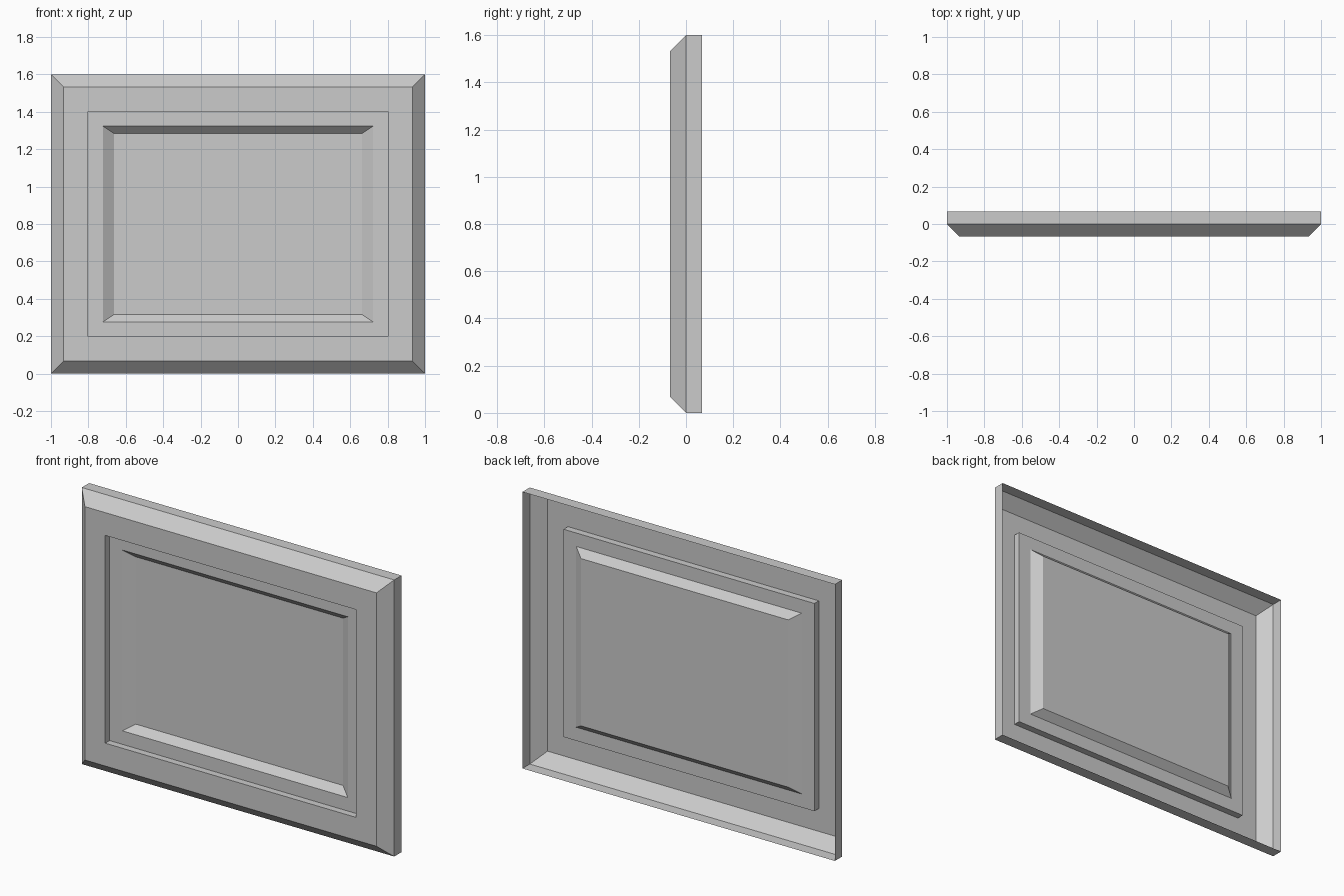
import bpy
import bmesh

cube = bpy.data.objects.get("Cube")
if cube:
    bpy.data.objects.remove(cube, do_unlink=True)

MID_Z = 0.8

# One plain grey for the whole panel
grey = bpy.data.materials.new("plain grey")
grey.use_nodes = True
colour = (0.6, 0.6, 0.6, 1)
grey.diffuse_color = colour
grey.node_tree.nodes["Principled BSDF"].inputs["Base Color"].default_value = colour


def rectangle(bm, half_x, half_z, y):
    corners = ((-1, -1), (1, -1), (1, 1), (-1, 1))
    return [bm.verts.new((sx * half_x, y, MID_Z + sz * half_z)) for sx, sz in corners]


def nested_sheet(name, profile, filled=False):
    """Open pressed sheet through rectangles given as (half_x, half_z, y), outside in."""
    bm = bmesh.new()
    rings = [rectangle(bm, *step) for step in profile]
    for outer, inner in zip(rings, rings[1:]):
        for i in range(4):
            j = (i + 1) % 4
            bm.faces.new((outer[i], outer[j], inner[j], inner[i]))
    if filled:
        bm.faces.new(rings[-1])
    mesh = bpy.data.meshes.new(name)
    bm.to_mesh(mesh)
    bm.free()
    mesh.materials.append(grey)
    obj = bpy.data.objects.new(name, mesh)
    bpy.context.collection.objects.link(obj)
    return obj


# Rim, chamfer and flat border, open at the back
rim_edge = (1, 0.8, 0)
border_outer = (0.933, 0.733, -0.067)
border_inner = (0.803, 0.601, -0.067)
nested_sheet("outer_frame", [(1, 0.8, 0.067), rim_edge, border_outer, border_inner])

# Straight step down to a narrow ledge
ledge_outer = (0.803, 0.601, -0.027)
ledge_inner = (0.722, 0.523, -0.027)
nested_sheet("inner_ledge", [border_inner, ledge_outer, ledge_inner])

# Sloped recess with its flat centre
nested_sheet("recessed_panel", [ledge_inner, (0.663, 0.484, 0.013)], filled=True)
